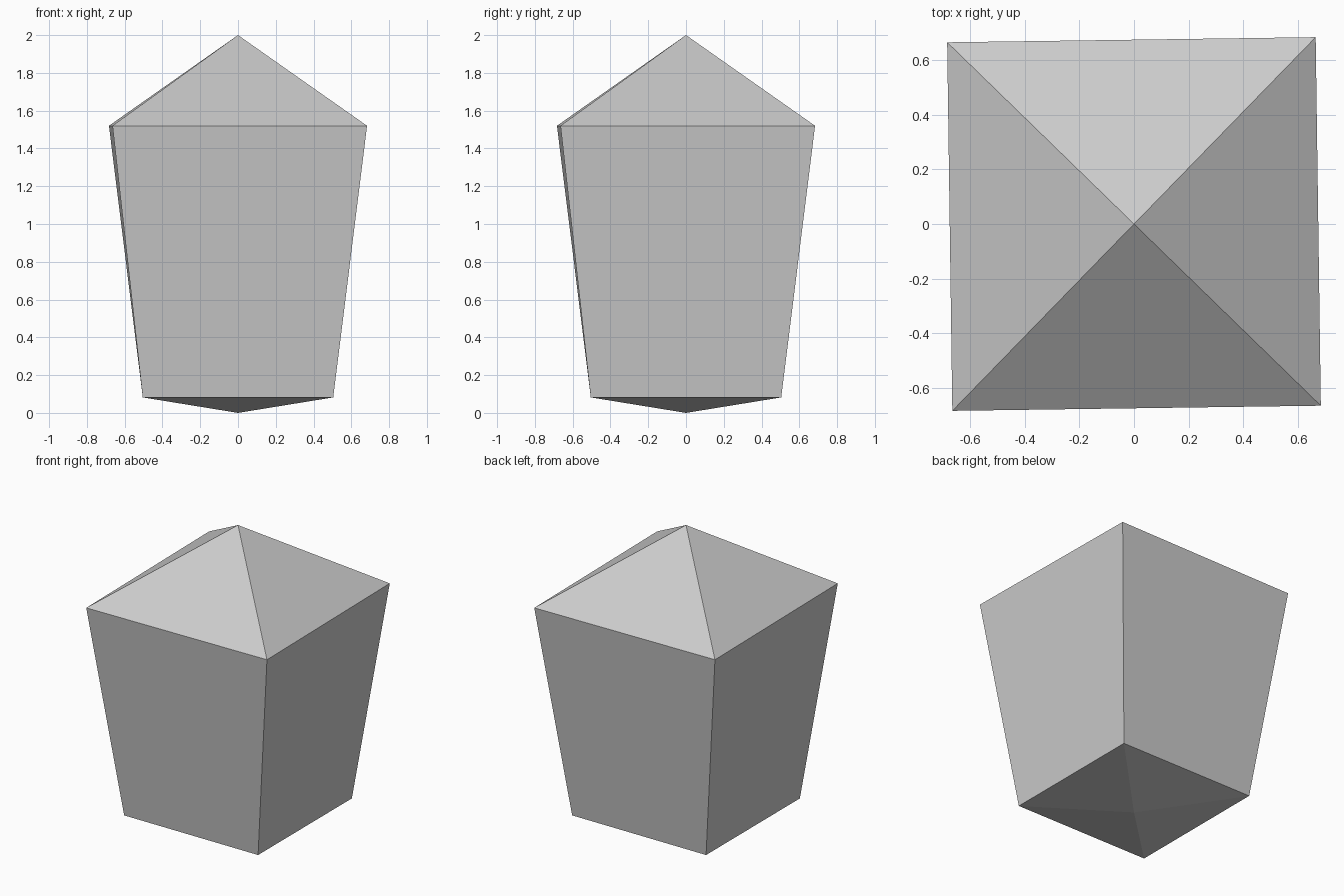
import bpy
import bmesh
from math import cos, sin, radians

cube = bpy.data.objects.get("Cube")
if cube:
    bpy.data.objects.remove(cube, do_unlink=True)

# Single stone colour
GREY = (0.6, 0.6, 0.6, 1.0)
mat = bpy.data.materials.new("light_grey")
mat.use_nodes = True
mat.diffuse_color = GREY
mat.node_tree.nodes["Principled BSDF"].inputs["Base Color"].default_value = GREY

SIDES = 4
bm = bmesh.new()


def ring(radius, z, twist):
    """Square ring of corners, turned slightly about z."""
    angles = [radians(45 + twist + 360 * i / SIDES) for i in range(SIDES)]
    return [bm.verts.new((radius * cos(a), radius * sin(a), z)) for a in angles]


# Pointed base, tapered body and pyramid tip
bottom = bm.verts.new((0, 0, 0))
lower = ring(0.713, 0.082, 0)
upper = ring(0.953, 1.52, 0.8)
top = bm.verts.new((0, 0, 2))

for i in range(SIDES):
    j = (i + 1) % SIDES
    bm.faces.new((bottom, lower[j], lower[i]))
    bm.faces.new((lower[i], lower[j], upper[j], upper[i]))
    bm.faces.new((upper[i], upper[j], top))

bmesh.ops.recalc_face_normals(bm, faces=bm.faces)
mesh = bpy.data.meshes.new("crystal")
bm.to_mesh(mesh)
bm.free()
mesh.materials.append(mat)
bpy.context.collection.objects.link(bpy.data.objects.new("crystal", mesh))
